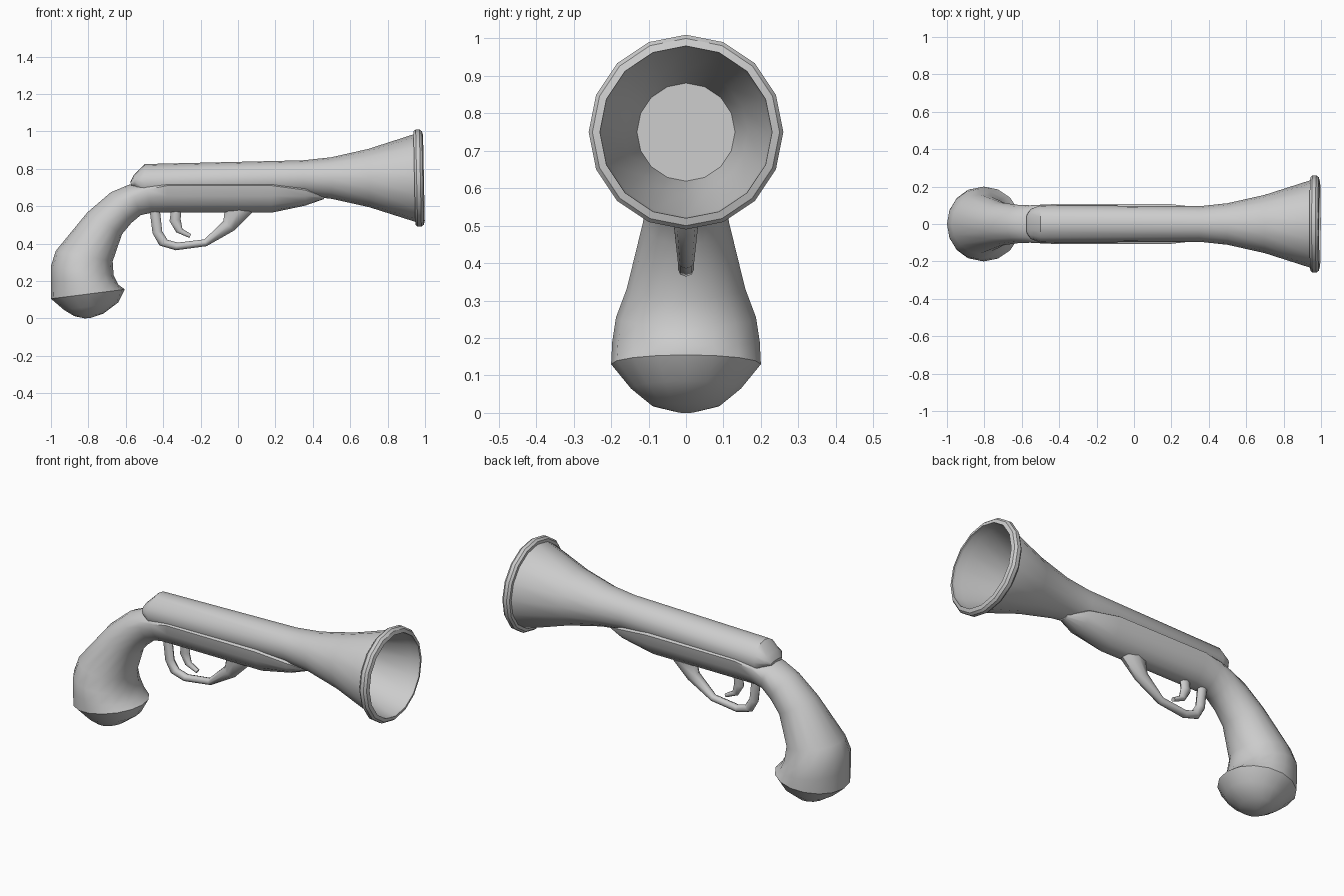
import bpy, bmesh, math
from mathutils import Vector


def loft(name, sections, sides=16, loop=False, caps=(True, True), angle=35):
    """Skin oval sections (x1, z1, x2, z2, half_width[, centre fraction])."""
    bm = bmesh.new()
    rings = []
    for s in sections:
        a, b, w = Vector((s[0], 0, s[1])), Vector((s[2], 0, s[3])), s[4]
        c = b.lerp(a, s[5] if len(s) > 5 else 0.5)
        ring = []
        for k in range(sides):
            t = 2 * math.pi * k / sides
            q = math.sin(t)
            p = c + ((a - c) * q if q > 0 else (b - c) * -q)
            p.y = w * math.cos(t)
            ring.append(bm.verts.new(p))
        rings.append(ring)
    pairs = list(zip(rings, rings[1:])) + ([(rings[-1], rings[0])] if loop else [])
    for r0, r1 in pairs:
        for k in range(sides):
            j = (k + 1) % sides
            bm.faces.new((r0[k], r0[j], r1[j], r1[k]))
    if not loop:
        for ring, cap in zip((rings[0], rings[-1]), caps):
            if cap:
                bm.faces.new(ring)
    bmesh.ops.recalc_face_normals(bm, faces=bm.faces)
    me = bpy.data.meshes.new(name)
    bm.to_mesh(me)
    bm.free()
    ob = bpy.data.objects.new(name, me)
    bpy.context.collection.objects.link(ob)
    bpy.ops.object.select_all(action='DESELECT')
    ob.select_set(True)
    bpy.context.view_layer.objects.active = ob
    bpy.ops.object.shade_smooth_by_angle(angle=math.radians(angle))
    return ob


def disc(x, r, z=0.75):
    """Round section across the slightly tilted barrel axis."""
    return (x - 0.02 * r, z + r, x + 0.02 * r, z - r, r)


# Barrel: chamfered breech, flared bell, then the bore back inside
loft("barrel", [
    (-0.575, 0.73, -0.57, 0.705, 0.05),
    (-0.555, 0.77, -0.55, 0.695, 0.08),
    (-0.5, 0.825, -0.5, 0.63, 0.10),
    disc(0.35, 0.095), disc(0.5, 0.111), disc(0.7, 0.156), disc(0.95, 0.236),
    disc(0.985, 0.23), disc(0.94, 0.223), disc(0.75, 0.165), disc(0.6, 0.131)])

# Muzzle ring
loft("muzzle_ring", [
    disc(0.943, 0.228), disc(0.943, 0.25), disc(0.955, 0.26),
    disc(0.975, 0.26), disc(0.988, 0.25), disc(0.994, 0.23)], loop=True)

# Grip and fore-end as one stock
loft("stock", [
    (-1.0, 0.105, -0.605, 0.155, 0.20),
    (-1.0, 0.20, -0.64, 0.18, 0.197),
    (-1.0, 0.28, -0.665, 0.23, 0.187),
    (-0.975, 0.36, -0.67, 0.305, 0.158),
    (-0.805, 0.567, -0.62, 0.45, 0.115),
    (-0.68, 0.674, -0.57, 0.51, 0.103),
    (-0.58, 0.716, -0.52, 0.552, 0.10, 0.6),
    (-0.49, 0.72, -0.46, 0.565, 0.104, 0.8),
    (-0.38, 0.722, -0.38, 0.565, 0.108, 0.92),
    (0.18, 0.722, 0.18, 0.565, 0.108, 0.92),
    (0.36, 0.70, 0.36, 0.603, 0.088, 0.85),
    (0.46, 0.66, 0.46, 0.638, 0.03)])

# Pommel cap
loft("pommel_cap", [
    (-1.0, 0.105, -0.605, 0.155, 0.20),
    (-0.93, 0.045, -0.64, 0.085, 0.147),
    (-0.875, 0.012, -0.72, 0.025, 0.09),
    (-0.82, 0.0, -0.79, 0.002, 0.02)], caps=(False, True), angle=50)

# Trigger guard, flaring where it meets the fore-end
loft("trigger_guard", [
    (-0.475, 0.60, -0.42, 0.60, 0.022),
    (-0.457, 0.455, -0.405, 0.465, 0.022),
    (-0.42, 0.39, -0.377, 0.42, 0.022),
    (-0.333, 0.364, -0.323, 0.405, 0.022),
    (-0.168, 0.386, -0.18, 0.422, 0.022),
    (-0.02, 0.47, -0.078, 0.52, 0.032),
    (0.08, 0.57, -0.073, 0.565, 0.045),
    (0.10, 0.60, -0.073, 0.60, 0.045)], sides=8, angle=50)

# Trigger
loft("trigger", [
    (-0.355, 0.60, -0.30, 0.60, 0.022),
    (-0.366, 0.52, -0.307, 0.53, 0.02),
    (-0.33, 0.46, -0.297, 0.478, 0.017),
    (-0.26, 0.43, -0.25, 0.45, 0.013)], sides=8, angle=50)
